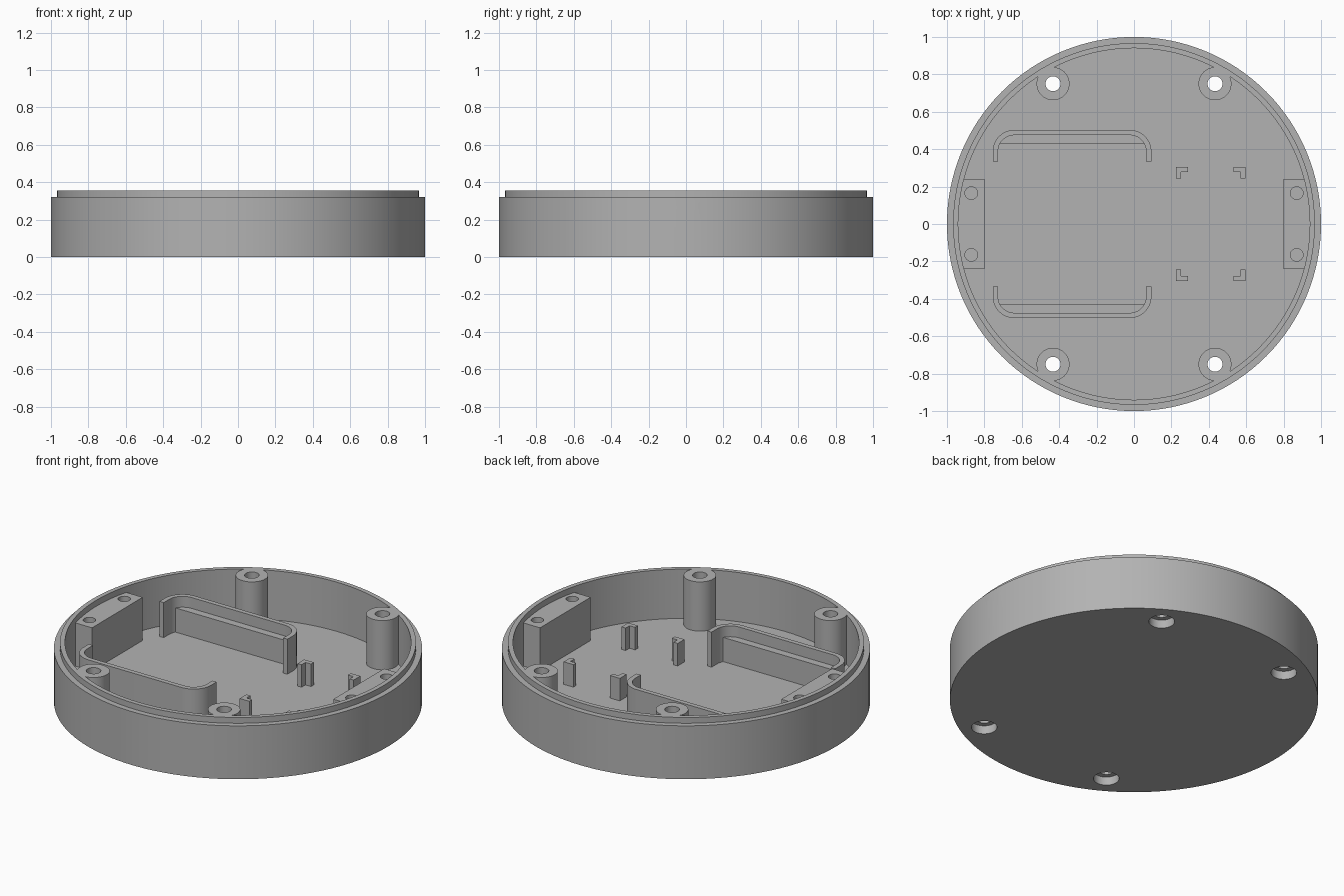
import bpy, bmesh
from math import pi, sin, cos
from mathutils import Matrix

if "Cube" in bpy.data.objects:
    bpy.data.objects.remove(bpy.data.objects["Cube"])

grey = bpy.data.materials.new("plain_grey")
grey.use_nodes = True
color = (0.45, 0.45, 0.45, 1)
grey.diffuse_color = color
grey.node_tree.nodes["Principled BSDF"].inputs["Base Color"].default_value = color

FLOOR, RIM, LIP = 0.06, 0.32, 0.355


def add_object(name, bm):
    bmesh.ops.recalc_face_normals(bm, faces=bm.faces)
    mesh = bpy.data.meshes.new(name)
    bm.to_mesh(mesh)
    bm.free()
    obj = bpy.data.objects.new(name, mesh)
    mesh.materials.append(grey)
    bpy.context.collection.objects.link(obj)
    return obj


def prism(name, outline, z0, z1, matrix=None):
    """Extrude a flat outline from z0 to z1."""
    bm = bmesh.new()
    face = bm.faces.new([bm.verts.new((x, y, z0)) for x, y in outline])
    ext = bmesh.ops.extrude_face_region(bm, geom=[face])
    verts = [v for v in ext["geom"] if isinstance(v, bmesh.types.BMVert)]
    bmesh.ops.translate(bm, verts=verts, vec=(0, 0, z1 - z0))
    if matrix:
        bm.transform(matrix)
    return add_object(name, bm)


def arc(cx, cy, r, a0, a1, n):
    return [(cx + r * cos(a0 + (a1 - a0) * i / n),
             cy + r * sin(a0 + (a1 - a0) * i / n)) for i in range(n + 1)]


def cylinder(name, x, y, r, z0, z1, n=48):
    return prism(name, arc(x, y, r, 0, 2 * pi, n)[:-1], z0, z1)


def box(x0, x1, y0, y1):
    return [(x0, y0), (x1, y0), (x1, y1), (x0, y1)]


def cut(obj, cutters):
    bpy.context.view_layer.objects.active = obj
    for cutter in cutters:
        mod = obj.modifiers.new("cut", "BOOLEAN")
        mod.operation = "DIFFERENCE"
        mod.solver = "EXACT"
        mod.object = cutter
        bpy.ops.object.modifier_apply(modifier=mod.name)


# Round tray: lathed profile with a stepped lip
profile = [(0, 0), (1, 0), (1, RIM), (0.967, RIM), (0.967, LIP),
           (0.94, LIP), (0.94, FLOOR), (0, FLOOR)]
bm = bmesh.new()
verts = [bm.verts.new((x, 0, z)) for x, z in profile]
edges = [bm.edges.new(pair) for pair in zip(verts, verts[1:])]
bmesh.ops.spin(bm, geom=verts + edges, cent=(0, 0, 0), axis=(0, 0, 1),
               angle=2 * pi, steps=128)
bmesh.ops.remove_doubles(bm, verts=bm.verts, dist=0.0001)
tray = add_object("tray", bm)
parts = [tray]

# Cable channel cutter: U shape running along x
to_x = Matrix(((0, 0, 1, 0), (1, 0, 0, 0), (0, 1, 0, 0), (0, 0, 0, 1)))
channel = prism("channel_cutter",
                arc(0, RIM, 0.072, pi, 2 * pi, 24) + [(0.072, 0.5), (-0.072, 0.5)],
                -1.1, 1.1, to_x)
helpers = [channel]
cut(tray, [channel])

# Screw posts with through holes and counterbores underneath
for sx in (-1, 1):
    for sy in (-1, 1):
        x, y = sx * 0.433, sy * 0.75
        post = cylinder("screw_post", x, y, 0.088, FLOOR - 0.005, LIP)
        hole = cylinder("hole_cutter", x, y, 0.04, -0.1, 0.5, 32)
        bore = cylinder("bore_cutter", x, y, 0.07, -0.1, 0.05, 32)
        cut(post, [hole])
        cut(tray, [hole, bore])
        helpers += [hole, bore]
        parts.append(post)

# Cable clamp blocks with screw holes
for sx in (-1, 1):
    block = prism("clamp_block", box(*sorted((sx * 0.8, sx * 0.95)), -0.24, 0.24),
                  FLOOR - 0.005, RIM - 0.001)
    holes = [cylinder("pilot_cutter", sx * 0.87, sy * 0.165, 0.034, 0.12, 0.5, 32)
             for sy in (-1, 1)]
    cut(block, [channel] + holes)
    helpers += holes
    parts.append(block)

# Battery holders: rounded wall with a lower ledge inside
X0, X1, TOP, END, R, T = -0.755, 0.093, 0.503, 0.335, 0.115, 0.028


def rounded(inset):
    r = R - inset
    return (arc(X1 - R, TOP - R, r, 0, pi / 2, 12)
            + arc(X0 + R, TOP - R, r, pi / 2, pi, 12))


for sy in (-1, 1):
    flip = Matrix.Diagonal((1, sy, 1, 1))
    wall = ([(X1, END)] + rounded(0) + [(X0, END), (X0 + T, END)]
            + rounded(T)[::-1] + [(X1 - T, END)])
    parts.append(prism("battery_wall", wall, FLOOR - 0.005, 0.27, flip))
    ledge = [p for p in rounded(T * 0.9) if p[1] > 0.43]
    ledge = [(X1 - T, 0.43)] + ledge + [(X0 + T, 0.43)]
    parts.append(prism("battery_ledge", ledge, FLOOR - 0.005, 0.205, flip))

# Four corner brackets for the circuit board
for sx in (-1, 1):
    for sy in (-1, 1):
        corner = [(0, 0), (-0.064, 0), (-0.064, -0.027), (-0.027, -0.027),
                  (-0.027, -0.064), (0, -0.064)]
        outline = [(0.411 + sx * (0.186 + x), sy * (0.306 + y)) for x, y in corner]
        parts.append(prism("board_bracket", outline, FLOOR - 0.005, 0.195))

for helper in helpers:
    bpy.data.objects.remove(helper)

# Smooth the round surfaces, keep the edges sharp
bpy.ops.object.select_all(action="DESELECT")
for part in parts:
    part.select_set(True)
bpy.context.view_layer.objects.active = tray
bpy.ops.object.shade_smooth_by_angle(angle=pi / 6)
